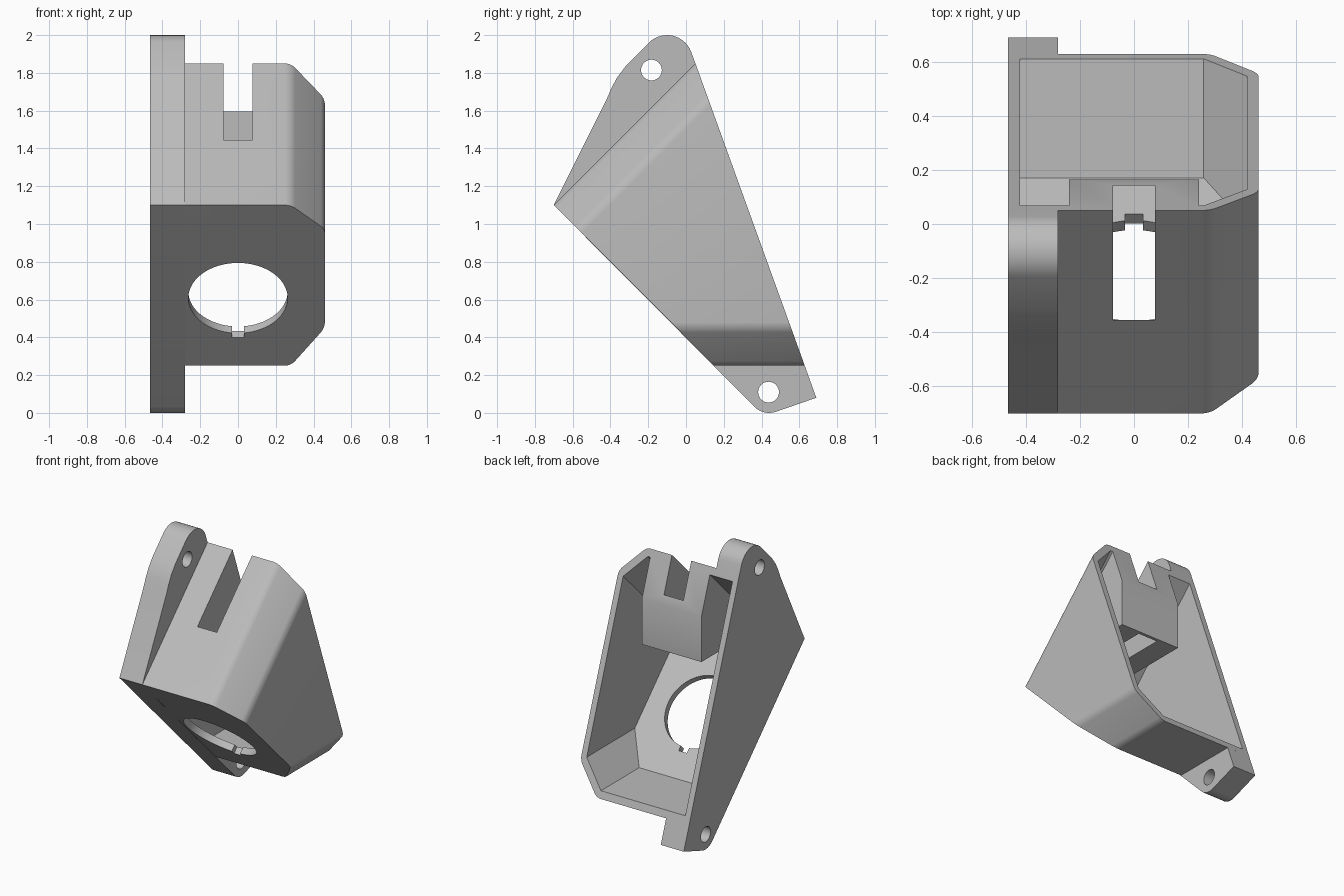
import bpy, bmesh, math
from mathutils import Vector, Matrix

cube = bpy.data.objects.get("Cube")
if cube:
    bpy.data.objects.remove(cube, do_unlink=True)

grey = bpy.data.materials.new("plain grey")
grey.use_nodes = True
grey.diffuse_color = (0.5, 0.5, 0.5, 1)
grey.node_tree.nodes["Principled BSDF"].inputs["Base Color"].default_value = (0.5, 0.5, 0.5, 1)

LEFT, RIGHT, EAR = 0.46, -0.465, -0.28
WALL, SIDE = 0.05, 0.043
# Bounding planes of the housing: (point on plane, outward normal)
BACK = (Vector((0, 0.05, 1.85)), Vector((0, 0.94, 0.34)).normalized())
PANEL = (Vector((0, -0.70, 1.10)), Vector((0, -1, -1)).normalized())
ROOF = (Vector((0, -0.70, 1.10)), Vector((0, -1, 1)).normalized())
FLOOR = (Vector((0, 0, 0.25)), Vector((0, 0, -1)))
ROOF_CHAMFER = (Vector((0.28, -0.70, 1.10)), Vector((1.414, -1, 1)).normalized())
FLOOR_CHAMFER = (Vector((0.28, 0, 0.25)), Vector((0.2, 0, -0.18)).normalized())
SHELL = [PANEL, ROOF, FLOOR, ROOF_CHAMFER, FLOOR_CHAMFER]


def inset(plane, t):
    return plane[0] - plane[1] * t, plane[1]


def distance(plane, p):
    return (p - plane[0]).dot(plane[1])


def finish(name, bm):
    bmesh.ops.recalc_face_normals(bm, faces=bm.faces)
    mesh = bpy.data.meshes.new(name)
    bm.to_mesh(mesh)
    bm.free()
    mesh.materials.append(grey)
    ob = bpy.data.objects.new(name, mesh)
    bpy.context.collection.objects.link(ob)
    return ob


def box_mesh(lo, hi):
    bm = bmesh.new()
    bmesh.ops.create_cube(bm, size=1)
    lo, hi = Vector(lo), Vector(hi)
    for v in bm.verts:
        v.co = (lo + hi) / 2 + v.co * (hi - lo)
    return bm


def cut_box(lo, hi, planes):
    """Box trimmed by planes."""
    bm = box_mesh(lo, hi)
    for co, no in planes:
        geom = bm.verts[:] + bm.edges[:] + bm.faces[:]
        res = bmesh.ops.bisect_plane(bm, geom=geom, plane_co=co, plane_no=no, clear_outer=True)
        edges = [e for e in res["geom_cut"] if isinstance(e, bmesh.types.BMEdge)]
        if edges:
            bmesh.ops.holes_fill(bm, edges=edges, sides=0)
    return bm


def cylinder(name, centre, axis, radius, depth, segments):
    bm = bmesh.new()
    turn = Vector((0, 0, 1)).rotation_difference(Vector(axis)).to_matrix().to_4x4()
    bmesh.ops.create_cone(bm, cap_ends=True, segments=segments, radius1=radius, radius2=radius,
                          depth=depth, matrix=Matrix.Translation(centre) @ turn)
    return finish(name, bm)


def combine(target, tool, operation):
    mod = target.modifiers.new(tool.name, "BOOLEAN")
    mod.operation, mod.object, mod.solver = operation, tool, "EXACT"
    graph = bpy.context.evaluated_depsgraph_get()
    mesh = bpy.data.meshes.new_from_object(target.evaluated_get(graph))
    target.modifiers.clear()
    target.data = mesh
    bpy.data.objects.remove(tool, do_unlink=True)


def arc(cy, cz, r, start, end, steps):
    angles = [math.radians(start + (end - start) * i / steps) for i in range(steps + 1)]
    return [(cy + r * math.cos(a), cz + r * math.sin(a)) for a in angles]


# Outer housing with softened chamfer edges
bm = cut_box((RIGHT, -1, 0), (LEFT, 1, 2.2), SHELL + [BACK])
long_edges = []
for e in bm.edges:
    on_panel = [abs(distance(PANEL, v.co)) < 1e-4 for v in e.verts]
    on_back = [abs(distance(BACK, v.co)) < 1e-4 for v in e.verts]
    if any(on_panel) and any(on_back) and min(v.co.x for v in e.verts) > 0:
        long_edges.append(e)
bmesh.ops.bevel(bm, geom=long_edges, offset=0.03, segments=5, profile=0.5, affect="EDGES")
housing = finish("bracket_housing", bm)

# Mounting flange with rounded ears at the top and bottom
outline = [(-0.70, 1.10), (-0.42, 1.66), (-0.397, 1.716), (-0.365, 1.775), (-0.32, 1.835)]
outline += arc(-0.10, 1.864, 0.136, 135, 20, 14)
outline += [(0.69, 0.08)]
outline += arc(0.44, 0.11, 0.11, -70, -135, 8)
bm = bmesh.new()
face = bm.faces.new([bm.verts.new((RIGHT, y, z)) for y, z in outline])
extruded = bmesh.ops.extrude_face_region(bm, geom=[face])["geom"]
bmesh.ops.translate(bm, vec=(EAR - RIGHT, 0, 0),
                    verts=[v for v in extruded if isinstance(v, bmesh.types.BMVert)])
combine(housing, finish("mounting_flange", bm), "UNION")

# Hollow interior, open at the back
bm = cut_box((RIGHT + SIDE, -1, 0), (LEFT - SIDE, 1, 2.4), [inset(p, WALL) for p in SHELL])
combine(housing, finish("cavity_cutter", bm), "DIFFERENCE")

# Latch block behind the roof slot
bm = cut_box((-0.24, -1, 1.2), (0.24, 0.165, 2.2), [inset(ROOF, 0.02), inset(PANEL, 0.02), BACK])
combine(housing, finish("latch_block", bm), "UNION")

# Slot straight down through the roof and latch block
combine(housing, finish("slot_cutter", box_mesh((-0.078, -0.355, 1.0), (0.078, 0.142, 2.3))),
        "DIFFERENCE")

# Round panel opening with a key notch
centre = Vector((0, -0.208, 0.608))
combine(housing, cylinder("opening_cutter", centre, (0, 1, 1), 0.263, 0.3, 64), "DIFFERENCE")
bm = box_mesh((-0.033, 0.2, -0.15), (0.033, 0.297, 0.15))
bmesh.ops.transform(bm, verts=bm.verts,
                    matrix=Matrix.Translation(centre) @ Matrix.Rotation(math.radians(-45), 4, "X"))
combine(housing, finish("notch_cutter", bm), "DIFFERENCE")

# Screw holes through the ears
for y, z in [(-0.183, 1.815), (0.437, 0.11)]:
    combine(housing, cylinder("screw_cutter", (-0.37, y, z), (1, 0, 0), 0.055, 0.4, 32), "DIFFERENCE")

bpy.context.view_layer.objects.active = housing
for ob in bpy.context.selected_objects:
    ob.select_set(False)
housing.select_set(True)
bpy.ops.object.shade_smooth_by_angle(angle=math.radians(30))
